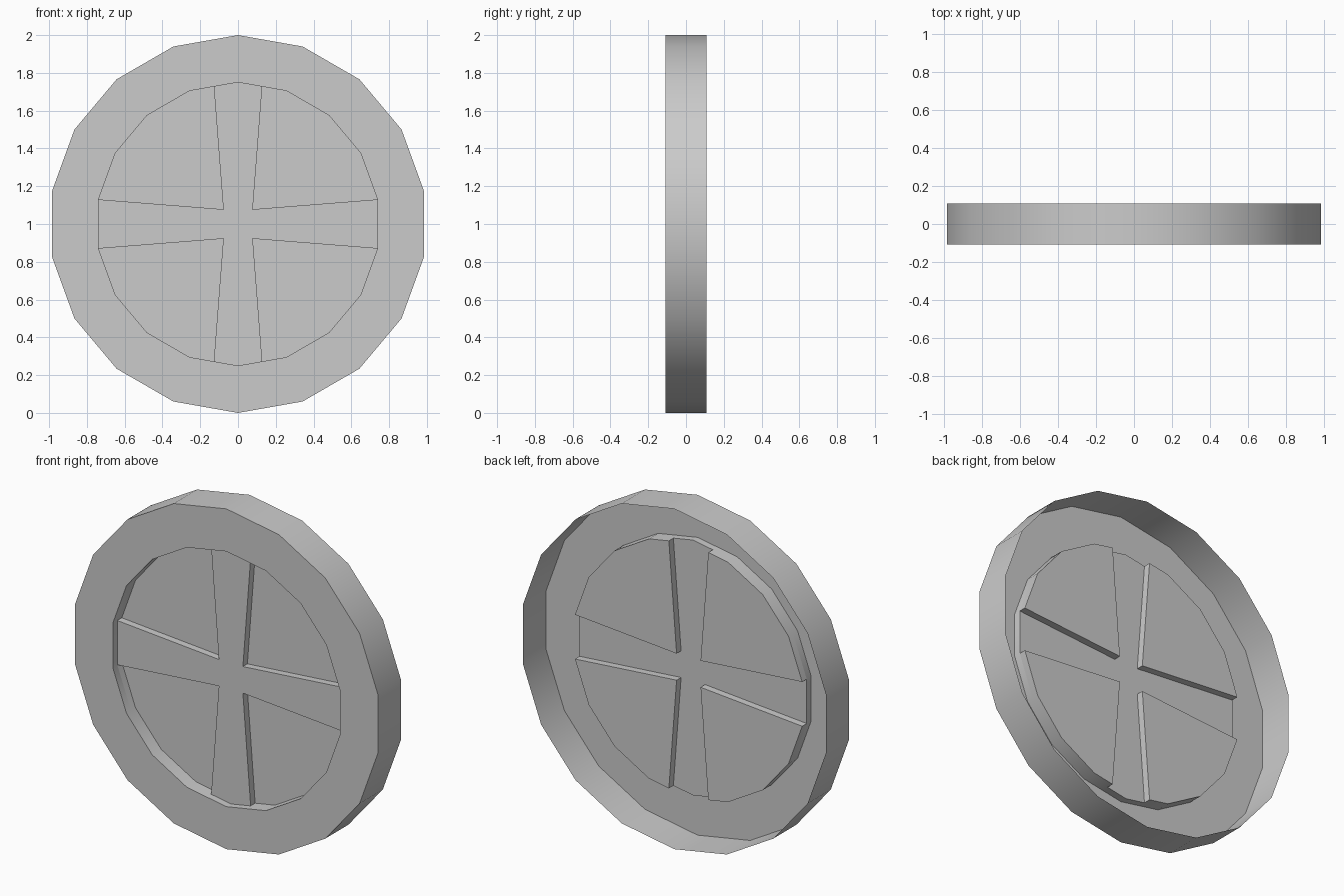
import bpy, bmesh
from math import sin, cos, radians

if "Cube" in bpy.data.objects:
    bpy.data.objects.remove(bpy.data.objects["Cube"])

SIDES = 18
R_OUT, R_IN = 1.0, 0.75
Y_FRONT, Y_BACK = -0.108, 0.108      # outer wall
Y_SPOKE, Y_PANEL = -0.066, -0.024    # stepped centre levels
HUB = 0.078                          # inner corner of each panel


def polar(r, deg):
    return (r * cos(radians(deg)), r * sin(radians(deg)))


def ring(r):
    return [polar(r, 90 + 360 / SIDES * i) for i in range(SIDES)]


def add_face(bm, pts):
    bm.faces.new([bm.verts.new((x, y, z + 1)) for x, y, z in pts])


def flat(bm, outline, y):
    add_face(bm, [(x, y, z) for x, z in outline])


def wall(bm, outline, y0, y1, inward=False):
    for a, b in zip(outline, outline[1:] + outline[:1]):
        q = [(a[0], y0, a[1]), (a[0], y1, a[1]), (b[0], y1, b[1]), (b[0], y0, b[1])]
        add_face(bm, q[::-1] if inward else q)


def finish(bm, name):
    bmesh.ops.remove_doubles(bm, verts=bm.verts, dist=1e-4)
    me = bpy.data.meshes.new(name)
    bm.to_mesh(me)
    bm.free()
    ob = bpy.data.objects.new(name, me)
    bpy.context.collection.objects.link(ob)
    bpy.ops.object.select_all(action='DESELECT')
    ob.select_set(True)
    bpy.context.view_layer.objects.active = ob
    bpy.ops.object.shade_smooth_by_angle(angle=radians(30))


# Rim: outer wall, front annulus and short inner wall, open at the back
outer, inner = ring(R_OUT), ring(R_IN)
bm = bmesh.new()
wall(bm, outer, Y_FRONT, Y_BACK)
wall(bm, inner, Y_FRONT, Y_SPOKE, inward=True)
for i in range(SIDES):
    j = (i + 1) % SIDES
    flat(bm, [outer[i], outer[j], inner[j], inner[i]], Y_FRONT)
finish(bm, "rim")

# Outline of the upper right panel, mirrored to the other quadrants
arc = [polar(R_IN, a) for a in (10, 30, 50, 70)]
top = polar(R_IN, 90)
mid = ((arc[-1][0] + top[0]) / 2, (arc[-1][1] + top[1]) / 2)
base = [(HUB, HUB)] + arc + [mid]


def quadrant(sx, sz):
    pts = [(x * sx, z * sz) for x, z in base]
    return pts if sx * sz > 0 else pts[::-1]


# Recessed panels with their step walls
bm = bmesh.new()
for sx in (1, -1):
    for sz in (1, -1):
        outline = quadrant(sx, sz)
        flat(bm, outline, Y_PANEL)
        wall(bm, outline, Y_SPOKE, Y_PANEL, inward=True)
finish(bm, "recessed_panels")

# Flared cross of four spokes around a square hub
h, (ax, az), (mx, mz) = HUB, arc[0], mid
bm = bmesh.new()
flat(bm, [(-h, -h), (h, -h), (h, h), (-h, h)], Y_SPOKE)
for s in (1, -1):
    flat(bm, [(s * h, -s * h), (s * ax, -s * az), (s * ax, s * az), (s * h, s * h)], Y_SPOKE)
    flat(bm, [(s * h, s * h), (s * mx, s * mz), (0, s * R_IN), (-s * mx, s * mz), (-s * h, s * h)], Y_SPOKE)
finish(bm, "spokes")
